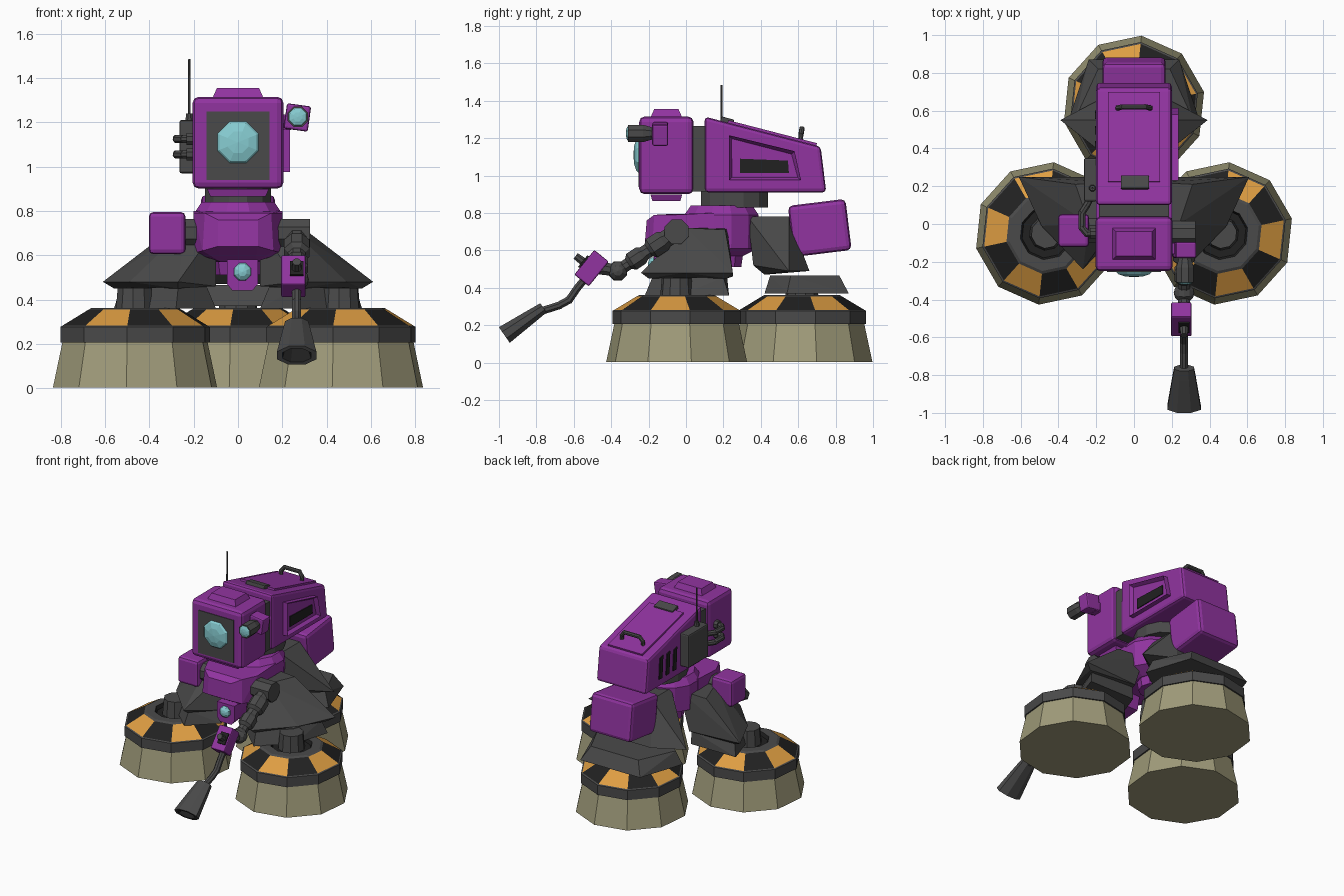
import bpy, bmesh, math
from mathutils import Vector, Matrix

if "Cube" in bpy.data.objects:
    bpy.data.objects.remove(bpy.data.objects["Cube"])


def material(name, rgb):
    m = bpy.data.materials.new(name)
    m.diffuse_color = (*rgb, 1)
    m.use_nodes = True
    m.node_tree.nodes["Principled BSDF"].inputs["Base Color"].default_value = m.diffuse_color
    return m


PURPLE = material("purple paint", (.283, .034, .352))
GRAY = material("dark gray metal", (.068, .068, .068))
BLACK = material("black", (.015, .015, .015))
ORANGE = material("orange stripe", (.73, .34, .055))
TAN = material("tan base", (.35, .33, .195))
CYAN = material("cyan glass", (.243, .61, .645))


def finish(name, bm, mats):
    bmesh.ops.recalc_face_normals(bm, faces=bm.faces)
    me = bpy.data.meshes.new(name)
    bm.to_mesh(me)
    bm.free()
    for m in mats:
        me.materials.append(m)
    ob = bpy.data.objects.new(name, me)
    bpy.context.collection.objects.link(ob)
    return ob


def bevel(bm, width, seg=2):
    if width:
        bmesh.ops.bevel(bm, geom=bm.edges[:], offset=width, segments=seg, affect='EDGES', profile=.5)


def box(name, c, size, mat, bev=0, rx=0, ry=0):
    bm = bmesh.new()
    bmesh.ops.create_cube(bm, size=1)
    bmesh.ops.scale(bm, vec=size, verts=bm.verts)
    bevel(bm, bev)
    rot = Matrix.Rotation(math.radians(rx), 4, 'X') @ Matrix.Rotation(math.radians(ry), 4, 'Y')
    bm.transform(Matrix.Translation(c) @ rot)
    return finish(name, bm, [mat])


def prism(name, pts, x0, x1, mat, bev=0, inset=None):
    """Side profile of (y, z) points extruded along x."""
    bm = bmesh.new()
    f = bm.faces.new([bm.verts.new((x0, y, z)) for y, z in pts])
    out = bmesh.ops.extrude_face_region(bm, geom=[f])['geom']
    bmesh.ops.translate(bm, vec=(x1 - x0, 0, 0), verts=[g for g in out if isinstance(g, bmesh.types.BMVert)])
    bmesh.ops.recalc_face_normals(bm, faces=bm.faces)
    bevel(bm, bev)
    if inset:
        face = max(bm.faces, key=lambda q: q.calc_center_median().x)
        r = bmesh.ops.inset_region(bm, faces=[face], thickness=inset[0])
        bmesh.ops.translate(bm, vec=(-inset[1], 0, 0), verts=face.verts)
    return finish(name, bm, [mat])


def hull(name, pts, mat):
    bm = bmesh.new()
    for p in pts:
        bm.verts.new(p)
    r = bmesh.ops.convex_hull(bm, input=bm.verts[:])
    bmesh.ops.delete(bm, geom=[v for v in bm.verts if not v.link_faces], context='VERTS')
    bmesh.ops.dissolve_limit(bm, angle_limit=.02, verts=bm.verts[:], edges=bm.edges[:])
    return finish(name, bm, [mat])


def lathe(name, prof, origin, mats, axis=(0, 0, 1), n=8, turn=0, pick=None, sx=1, sy=1, bm=None):
    """Revolve (radius, height) points about an axis; pick(band, side) gives the material index."""
    own = bm is None
    bm = bm or bmesh.new()
    q = Vector((0, 0, 1)).rotation_difference(Vector(axis).normalized())
    rings = []
    for r, h in prof:
        ring = []
        for i in range(n):
            a = math.radians(turn) + math.tau * i / n
            ring.append(bm.verts.new(Vector(origin) + q @ Vector((r * math.cos(a) * sx, r * math.sin(a) * sy, h))))
        rings.append(ring)
    for b in range(len(rings) - 1):
        for i in range(n):
            j = (i + 1) % n
            f = bm.faces.new((rings[b][i], rings[b][j], rings[b + 1][j], rings[b + 1][i]))
            f.material_index = pick(b, i) if pick else 0
    bmesh.ops.remove_doubles(bm, verts=bm.verts, dist=1e-5)
    if own:
        return finish(name, bm, mats)


def rod(name, a, b, r1, r2, mat, n=8, bm=None):
    d = Vector(b) - Vector(a)
    return lathe(name, [(0, 0), (r1, 0), (r2, d.length), (0, d.length)], a, [mat], d, n, 22.5, bm=bm)


def tube(name, pts, r, mat):
    bm = bmesh.new()
    for a, b in zip(pts, pts[1:]):
        d = (Vector(b) - Vector(a)).normalized() * r * .4
        rod("", Vector(a) - d, Vector(b) + d, r, r, mat, 8, bm)
    return finish(name, bm, [mat])


def ball(name, c, r, mat, n=8, sy=1, axis=(1, 0, 0), flat=1):
    k = 6
    prof = [(r * math.sin(math.pi * i / k), -r * flat * math.cos(math.pi * i / k)) for i in range(k + 1)]
    return lathe(name, prof, c, [mat], axis, n, 22.5)


# three hover feet with striped collars
FOOT = [(0, 0), (.379, 0), (.335, .205), (.345, .205), (.345, .275), (.335, .28), (.215, .352),
        (.2, .36), (.14, .36), (.13, .335), (.09, .335), (.08, .45), (0, .45)]
BAND = [0, 0, 1, 1, 1, None, 1, 1, 2, 2, 1, 1]
for label, x, y, shift in (("right", .465, -.05, 1), ("left", -.465, -.05, 0), ("rear", 0, .62, 0)):
    lathe(label + "_foot", FOOT, (x, y, .002), [TAN, GRAY, BLACK, ORANGE], n=10, turn=12,
          pick=lambda b, i, s=shift: BAND[b] if BAND[b] is not None else (3 if (i + s) % 2 == 0 else 2))

# front legs and their flared lower guards
for label, s in (("right", 1), ("left", -1)):
    hull(label + "_leg", [(s * x, y, z) for x, y, z in (
        (.1, .0, .72), (.1, .22, .72), (.31, .21, .71), (.24, .0, .72),
        (.61, .25, .48), (.27, -.24, .48), (.49, -.01, .48), (.56, .22, .45), (.27, -.2, .45),
        (.2, .25, .46), (.1, -.06, .46))], GRAY)
    hull(label + "_leg_guard", [(s * x, y, z) for x, y, z in (
        (.53, .2, .455), (.27, -.18, .455), (.14, -.04, .455), (.2, .22, .455), (.45, -.01, .455),
        (.56, .23, .36), (.28, -.22, .36), (.1, -.05, .36), (.2, .23, .36), (.48, -.03, .36))], GRAY)

# rear leg and guard
hull("rear_leg", [(s * x, y, z) for s in (1, -1) for x, y, z in (
    (.11, .33, .78), (.11, .55, .78), (.15, .36, .52), (.15, .42, .47), (.39, .55, .49),
    (.18, .66, .49))], GRAY)
hull("rear_leg_guard", [(s * x, y, z) for s in (1, -1) for x, y, z in (
    (.31, .56, .465), (.19, .82, .465), (.16, .45, .465),
    (.35, .54, .37), (.24, .87, .37), (.18, .42, .37))], GRAY)

# pelvis, lower hub and neck
lathe("pelvis", [(0, .57), (.12, .57), (.2, .61), (.205, .79), (.17, .84), (0, .84)], (0, .19, 0), [PURPLE], n=12, turn=15)
hull("pelvis_front", [(s * x, y, z) for s in (1, -1) for x, y, z in (
    (.2, .15, .61), (.2, -.06, .61), (.2, -.06, .79), (.2, .15, .8), (.15, -.17, .79), (.09, -.21, .76),
    (.09, -.22, .64), (.16, -.18, .62), (.08, -.1, .57), (.08, .15, .57))], PURPLE)
lathe("lower_hub", [(0, 0), (.1, 0), (.115, .1), (0, .1)], (0, .2, .51), [PURPLE], n=10)
lathe("neck", [(0, 0), (.155, 0), (.155, .1), (0, .1)], (0, .26, .83), [GRAY], n=12, turn=15, sy=1.2)

# small lamp under the pelvis
hull("lamp_housing", [(.02 + s * x, y, z) for s in (1, -1) for x, y, z in (
    (.07, -.17, .58), (.07, -.17, .47), (.045, -.17, .44), (.07, .0, .58), (.05, .0, .46))], PURPLE)
ball("lamp_glass", (.02, -.175, .525), .042, CYAN, axis=(0, -1, 0), flat=.7)

# head with face plate and big lens
box("head", (0, -.105, 1.108), (.41, .29, .415), PURPLE, .028)
hull("head_top_plate", [(s * x, y, z) for s in (1, -1) for x, y, z in (
    (.115, -.19, 1.31), (.115, -.02, 1.31), (.095, -.17, 1.355), (.095, -.04, 1.355))], PURPLE)
hull("head_bottom_plate", [(s * x, y, z) for s in (1, -1) for x, y, z in (
    (.14, -.19, .9), (.14, -.02, .9), (.125, -.18, .865), (.125, -.03, .865))], PURPLE)
box("face_plate", (0, -.25, 1.095), (.285, .009, .31), GRAY)
ball("main_lens", (0, -.25, 1.11), .105, CYAN, axis=(0, -1, 0), flat=.3)
box("head_joint", (0, .07, 1.09), (.37, .1, .35), GRAY)

# side eye on the head
box("eye_mount", (.268, -.138, 1.222), (.11, .085, .115), PURPLE, .01, ry=8)
box("eye_bracket", (.21, -.13, 1.2), (.06, .06, .07), PURPLE)
lathe("eye_barrel", [(0, 0), (.032, 0), (.05, .06), (.05, .14), (0, .14)], (.27, -.17, 1.225), [GRAY], (0, -1, 0), 8, 22.5)
ball("eye_lens", (.27, -.308, 1.225), .044, CYAN, axis=(0, -1, 0), flat=.3)

# main body with sloping roof
prism("body", [(.1, .91), (.1, 1.315), (.72, 1.155), (.75, .91)], -.2, .2, PURPLE, .02)
box("roof_panel", (0, .46, 1.224), (.275, .49, .022), PURPLE, rx=-14.5)
box("roof_vent", (.005, .22, 1.293), (.15, .07, .03), GRAY, .006, rx=-14.5)
tube("roof_handle", [(-.085, .61, 1.17), (-.085, .615, 1.22), (-.06, .62, 1.25), (.06, .62, 1.25),
                     (.085, .615, 1.22), (.085, .61, 1.17)], .014, GRAY)
prism("side_panel", [(.23, .975), (.23, 1.215), (.58, 1.13), (.615, .975)], .19, .235, PURPLE, 0, (.022, .025))
prism("side_slot", [(.29, 1.015), (.29, 1.09), (.545, 1.08), (.55, 1.015)], .2, .216, BLACK)
for i, y in enumerate((.42, .5, .58)):
    prism("rear_slot_%d" % (i + 1), [(y - .015, .97), (y - .025, 1.13), (y + .01, 1.12), (y + .02, .97)], -.207, -.19, BLACK)
box("rear_tank", (0, .715, .72), (.335, .31, .275), PURPLE, .025, rx=7)

# left equipment box, hoses and antenna
box("equipment_box", (-.23, .235, 1.09), (.07, .23, .24), GRAY, .01)
for i, z in enumerate((1.055, 1.125)):
    tube("hose_%d" % (i + 1), [(-.23, .14, z), (-.25, .1, z), (-.275, .06, z), (-.275, -.02, z), (-.25, -.05, z), (-.19, -.05, z)],
         .019, GRAY)
    rod("hose_collar_%d" % (i + 1), (-.232, -.05, z), (-.195, -.05, z), .03, .03, GRAY)
rod("antenna_base", (-.22, .19, 1.18), (-.22, .19, 1.24), .022, .015, GRAY)
rod("antenna", (-.22, .19, 1.22), (-.22, .19, 1.485), .007, .005, GRAY, 6)

# left arm stub
box("left_shoulder", (-.32, -.035, .7), (.165, .175, .19), PURPLE, .02)
rod("left_shoulder_joint", (-.15, -.035, .7), (-.25, -.035, .7), .07, .07, GRAY)

# right arm with blower nozzle
X = .265
rod("right_shoulder_joint", (.15, -.05, .7), (.325, -.05, .7), .07, .07, GRAY)
lathe("upper_arm", [(0, 0), (.05, 0), (.05, .07), (.062, .09), (.062, .16), (.042, .18), (.042, .21), (.055, .23),
                    (.055, .29), (.035, .31), (.035, .36), (0, .36)], (X, -.05, .7), [GRAY], (0, -.3, -.2), 8, 22.5)
ball("elbow", (X, -.365, .49), .055, GRAY)
rod("forearm", (X, -.365, .49), (X, -.48, .51), .032, .04, GRAY)
box("wrist_box", (.25, -.505, .505), (.11, .17, .1), PURPLE, .008, rx=51)
box("wrist_slot", (X, -.548, .54), (.06, .08, .01), BLACK, rx=51)
rod("wrist_knob", (X, -.53, .525), (X, -.59, .57), .025, .02, GRAY)
tube("nozzle_pipe", [(X, -.53, .46), (X, -.58, .4), (X, -.625, .335), (X, -.68, .305), (X, -.79, .27)], .022, GRAY)
lathe("nozzle", [(0, 0), (.032, 0), (.038, .06), (.055, .255), (.04, .255), (.025, .12), (0, .12)], (X, -.762, .293),
      [GRAY, BLACK], (0, -.82, -.57), 8, 22.5, pick=lambda b, i: 1 if b > 3 else 0, sx=1.75)
